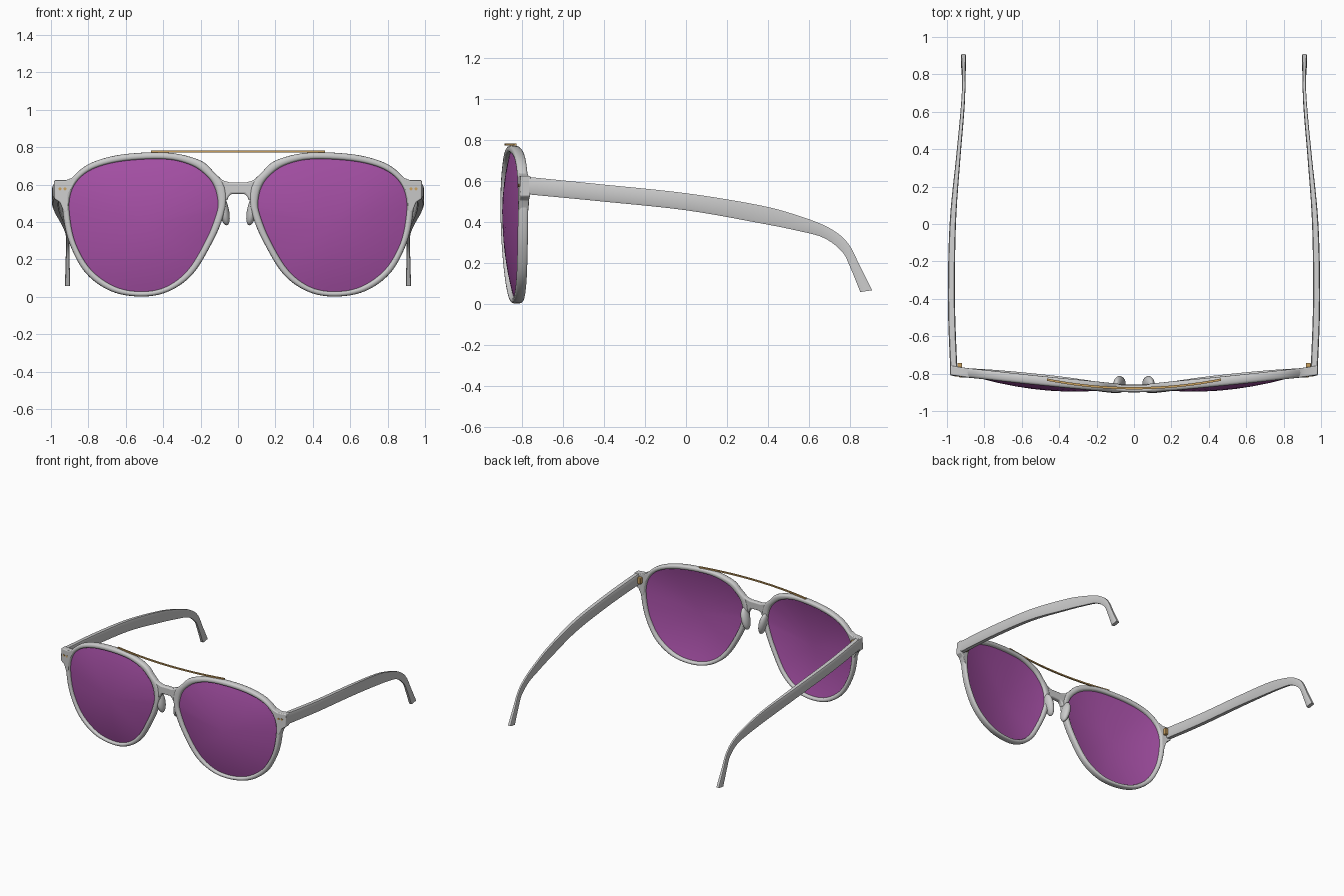
import bpy, bmesh, math
from mathutils import Vector, Matrix

if "Cube" in bpy.data.objects:
    bpy.data.objects.remove(bpy.data.objects["Cube"])


def material(name, color):
    m = bpy.data.materials.new(name)
    m.diffuse_color = color
    m.use_nodes = True
    m.node_tree.nodes["Principled BSDF"].inputs["Base Color"].default_value = m.diffuse_color
    return m


PURPLE = material("purple_lens", (0.38, 0.08, 0.38, 1))
GOLD = material("gold_metal", (0.6, 0.36, 0.12, 1))


def bow(x, z):
    """Depth (y) of the middle of the curved frame front."""
    return -0.882 + 0.055 * (math.sqrt(x * x + 0.01) - 0.1) + 0.05 * x * x + 0.1 * (z - 0.45) ** 2


def finish(bm, name, mat=None, bevel=0, angle=40):
    bmesh.ops.recalc_face_normals(bm, faces=bm.faces[:])
    me = bpy.data.meshes.new(name)
    bm.to_mesh(me)
    bm.free()
    ob = bpy.data.objects.new(name, me)
    bpy.context.collection.objects.link(ob)
    if mat:
        me.materials.append(mat)
    if bevel:
        b = ob.modifiers.new("bevel", 'BEVEL')
        b.width, b.segments, b.limit_method = bevel, 3, 'ANGLE'
    bpy.ops.object.select_all(action='DESELECT')
    ob.select_set(True)
    bpy.context.view_layer.objects.active = ob
    bpy.ops.object.shade_smooth_by_angle(angle=math.radians(angle))
    return ob


def spline(pts, steps, closed):
    """Catmull-Rom curve through tuples of any length."""
    n, out = len(pts), []
    for i in range(n if closed else n - 1):
        ids = [i - 1, i, i + 1, i + 2]
        a, b, c, d = [pts[k % n] if closed else pts[min(max(k, 0), n - 1)] for k in ids]
        for j in range(steps):
            t = j / steps
            out.append(tuple(0.5 * (2 * q + (r - p) * t + (2 * p - 5 * q + 4 * r - s) * t * t
                                    + (3 * q - p - 3 * r + s) * t ** 3)
                             for p, q, r, s in zip(a, b, c, d)))
    if not closed:
        out.append(pts[-1])
    return out


def loft(rings, closed):
    """Skin a list of point rings."""
    bm = bmesh.new()
    vs = [[bm.verts.new(p) for p in r] for r in rings]
    m = len(rings[0])
    for i in range(len(vs) if closed else len(vs) - 1):
        a, b = vs[i], vs[(i + 1) % len(vs)]
        for j in range(m):
            bm.faces.new((a[j], a[(j + 1) % m], b[(j + 1) % m], b[j]))
    if not closed:
        bm.faces.new(vs[0])
        bm.faces.new(vs[-1])
    return bm


def plate(pts, half):
    """Front-view outline extruded in y, following the bow of the frame."""
    bm = bmesh.new()
    f = bm.faces.new([bm.verts.new((x, bow(x, z) - half, z)) for x, z in pts])
    r = bmesh.ops.extrude_face_region(bm, geom=[f])
    bmesh.ops.translate(bm, vec=(0, 2 * half, 0),
                        verts=[v for v in r['geom'] if isinstance(v, bmesh.types.BMVert)])
    return bm


def block(center, size):
    bm = bmesh.new()
    bmesh.ops.create_cube(bm, size=1, matrix=Matrix.Translation(center) @ Matrix.Diagonal((*size, 1)))
    return bm


# rim control points: inner x, z, outer x, z
RIM = [(.107, .50, .062, .53), (.125, .585, .078, .61), (.17, .648, .125, .662), (.25, .703, .20, .728),
       (.385, .735, .37, .77), (.60, .727, .61, .762), (.76, .69, .78, .718), (.855, .625, .878, .647),
       (.898, .535, .935, .56), (.898, .42, .933, .42), (.866, .28, .895, .27), (.786, .145, .813, .125),
       (.66, .055, .68, .03), (.52, .028, .52, .001), (.385, .053, .375, .027), (.267, .144, .243, .12),
       (.17, .305, .138, .29), (.12, .43, .082, .42)]
LOOP = spline(RIM, 6, True)

# temple stations: top y, z, bottom y, z, outer x, inner x
TEMPLE = [(-.765, .618, -.765, .533, .983, .945), (-.42, .583, -.42, .50, .995, .957),
          (0, .539, 0, .456, .986, .952), (.36, .48, .35, .395, .951, .928),
          (.555, .427, .54, .357, .932, .912), (.70, .369, .67, .322, .921, .903),
          (.79, .295, .76, .255, .919, .902), (.85, .18, .802, .175, .922, .90),
          (.908, .066, .85, .057, .925, .898)]

for s, side in ((1, "left"), (-1, "right")):
    # rim with rounded cross-section
    rings = []
    for ix, iz, ox, oz in LOOP:
        ring = []
        for k in range(16):
            a = math.tau * k / 16
            c, d = [math.copysign(abs(f) ** 0.7, f) for f in (math.cos(a), math.sin(a))]
            u = 0.5 + 0.5 * c
            x, z = ix + (ox - ix) * u, iz + (oz - iz) * u
            ring.append((s * x, bow(x, z) + 0.025 * d, z))
        rings.append(ring)
    finish(loft(rings, True), side + "_rim", angle=60)

    # domed lens
    rings = []
    for back in (0, 1):
        for r in (1.01, .9, .75, .55, .35, .12)[::-1 if back == 0 else 1]:
            ring = []
            for ix, iz, ox, oz in LOOP:
                x, z = .5 + (ix - .5) * r, .39 + (iz - .39) * r
                y = bow(ix, iz) * r * r + (bow(.5, .39) - .036) * (1 - r * r)
                # straighten the dome between opposite rim points
                y += (bow(x, z) - bow(ix, iz) * r * r - bow(.5, .39) * (1 - r * r))
                ring.append((s * x, y - .004 + .008 * back, z))
            rings.append(ring)
    finish(loft(rings, False), side + "_lens", PURPLE)

    # corner end piece
    corner = [(.85, .655), (.885, .637), (.92, .623), (.983, .623), (.983, .525),
              (.953, .505), (.93, .45), (.908, .46), (.905, .55)]
    finish(plate([(s * x, z) for x, z in corner], .025), side + "_end_piece", bevel=.006)

    # nose pad along the inner rim
    bm = bmesh.new()
    m = (Matrix.Translation((s * .077, -.855, .465)) @ Matrix.Rotation(s * .22, 4, 'Y')
         @ Matrix.Diagonal((.028, .042, .085, 1)))
    bmesh.ops.create_uvsphere(bm, u_segments=24, v_segments=14, radius=1, matrix=m)
    finish(bm, side + "_nose_pad")

    # temple arm
    rings = []
    for ty, tz, by, bz, xo, xi in spline(TEMPLE, 6, False):
        t, b, e = Vector((ty, tz)), Vector((by, bz)), .12
        ring = []
        for u, v in ((0, e), (e, 0), (1 - e, 0), (1, e), (1, 1 - e), (1 - e, 1), (e, 1), (0, 1 - e)):
            p = t.lerp(b, v)
            ring.append((s * (xo + (xi - xo) * u), p.x, p.y))
        rings.append(ring)
    finish(loft(rings, False), side + "_temple", angle=50)

    # hinge and rivets
    finish(block((s * .932, -.757, .575), (.026, .03, .05)), side + "_hinge", GOLD, bevel=.004)
    for i, x in enumerate((.925, .952)):
        bm = bmesh.new()
        m = (Matrix.Translation((s * x, bow(x, .577) - .024, .577)) @ Matrix.Rotation(math.pi / 2, 4, 'X'))
        bmesh.ops.create_cone(bm, cap_ends=True, segments=16, radius1=.008, radius2=.008,
                              depth=.008, matrix=m)
        finish(bm, f"{side}_rivet_{i + 1}", GOLD)

# keyhole bridge
half = [(.045, .611), (.08, .622), (.12, .65), (.115, .58), (.085, .51), (.058, .515), (.05, .535), (.036, .55)]
outline = [(0, .612)] + half + [(0, .55)] + [(-x, z) for x, z in reversed(half)]
finish(plate(outline, .019), "bridge", bevel=.009)

# thin brow bar across the top
rings = []
for i in range(25):
    x = -.465 + .93 * i / 24
    y = -.878 + .046 * (x / .465) ** 2
    rings.append([(x, y + dy, .776 + dz) for dy, dz in ((-.006, -.005), (.006, -.005), (.006, .005), (-.006, .005))])
finish(loft(rings, False), "brow_bar", GOLD)
